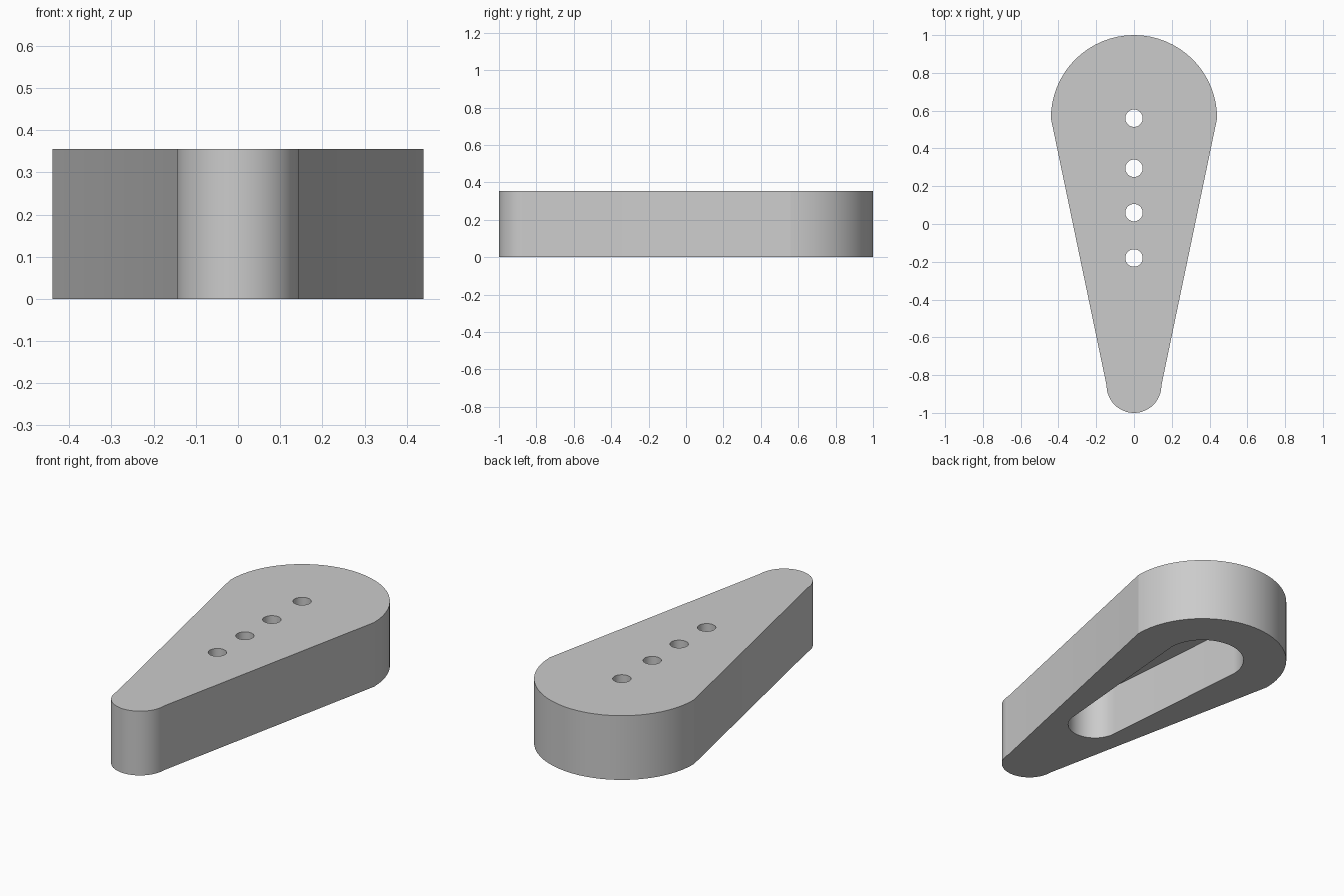
import bpy
import bmesh
from math import cos, sin, pi

cube = bpy.data.objects.get("Cube")
if cube:
    bpy.data.objects.remove(cube, do_unlink=True)

HEIGHT = 0.355
POCKET = 0.285
STEPS = 32

grey = bpy.data.materials.new("plain grey")
grey.use_nodes = True
colour = (0.6, 0.6, 0.6, 1)
grey.diffuse_color = colour
grey.node_tree.nodes["Principled BSDF"].inputs["Base Color"].default_value = colour


def tapered_outline(back_y, back_r, front_y, front_r):
    """Two half circles joined by straight sides."""
    angles = [pi * i / STEPS for i in range(STEPS + 1)]
    back = [(back_r * cos(a), back_y + back_r * sin(a)) for a in angles]
    front = [(-front_r * cos(a), front_y - front_r * sin(a)) for a in angles]
    return back + front


def prism(name, outline, bottom, top):
    """Extrude a closed outline between two heights."""
    bm = bmesh.new()
    face = bm.faces.new([bm.verts.new((x, y, bottom)) for x, y in outline])
    new = bmesh.ops.extrude_face_region(bm, geom=[face])["geom"]
    verts = [g for g in new if isinstance(g, bmesh.types.BMVert)]
    bmesh.ops.translate(bm, verts=verts, vec=(0, 0, top - bottom))
    bmesh.ops.recalc_face_normals(bm, faces=bm.faces)
    mesh = bpy.data.meshes.new(name)
    bm.to_mesh(mesh)
    bm.free()
    mesh.materials.append(grey)
    obj = bpy.data.objects.new(name, mesh)
    bpy.context.collection.objects.link(obj)
    return obj


def cut(target, cutter):
    """Subtract the cutter, then discard it."""
    cutter.hide_render = True
    mod = target.modifiers.new("cut", 'BOOLEAN')
    mod.operation = 'DIFFERENCE'
    mod.solver = 'EXACT'
    mod.object = cutter
    bpy.ops.object.modifier_apply(modifier=mod.name)
    bpy.data.objects.remove(cutter, do_unlink=True)


# Teardrop body
body = prism("teardrop_body", tapered_outline(0.56, 0.44, -0.855, 0.145), 0, HEIGHT)
bpy.ops.object.select_all(action='DESELECT')
bpy.context.view_layer.objects.active = body
body.select_set(True)

# Tapered pocket in the underside
cut(body, prism("pocket_cutter", tapered_outline(0.56, 0.215, -0.32, 0.14), -0.1, POCKET))

# Row of round holes through the top
for y in (0.56, 0.295, 0.06, -0.18):
    hole = tapered_outline(y, 0.046, y, 0.046)
    # Drop the doubled points where the half circles meet
    hole = hole[:STEPS] + hole[STEPS + 1:-1]
    cut(body, prism("hole_cutter", hole, POCKET - 0.1, HEIGHT + 0.1))

bpy.ops.object.shade_smooth_by_angle(angle=pi / 18)
